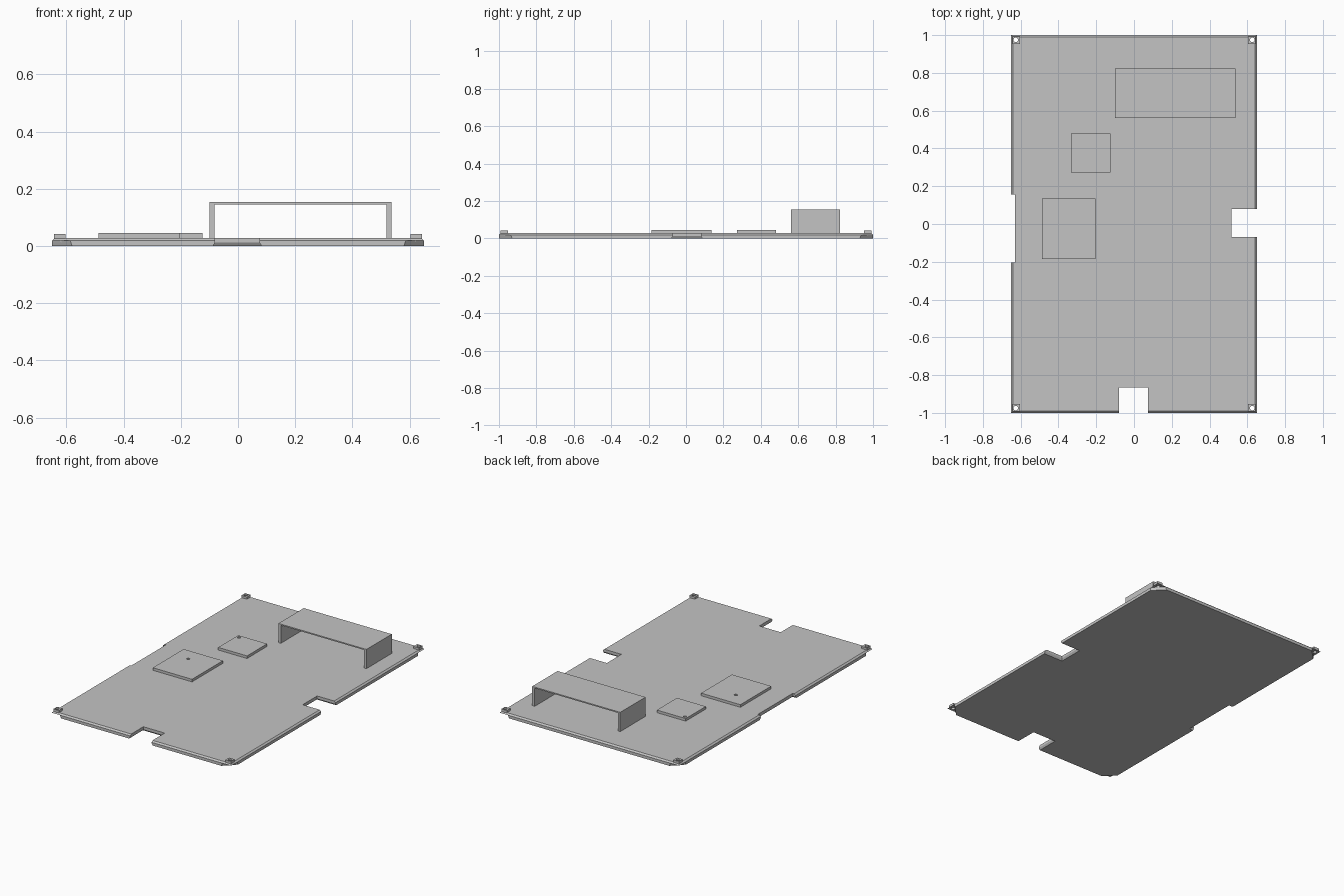
import bpy, bmesh, math
from mathutils import Matrix

if "Cube" in bpy.data.objects:
    bpy.data.objects.remove(bpy.data.objects["Cube"])

grey = bpy.data.materials.new("plain grey")
grey.diffuse_color = (0.55, 0.55, 0.55, 1)
grey.use_nodes = True
grey.node_tree.nodes["Principled BSDF"].inputs["Base Color"].default_value = grey.diffuse_color


def finish(bm, name):
    bmesh.ops.recalc_face_normals(bm, faces=bm.faces[:])
    me = bpy.data.meshes.new(name)
    bm.to_mesh(me)
    bm.free()
    me.materials.append(grey)
    ob = bpy.data.objects.new(name, me)
    bpy.context.collection.objects.link(ob)
    return ob


def box(name, x0, x1, y0, y1, z0, z1):
    bm = bmesh.new()
    m = Matrix.Translation(((x0 + x1) / 2, (y0 + y1) / 2, (z0 + z1) / 2))
    m = m @ Matrix.Diagonal((x1 - x0, y1 - y0, z1 - z0, 1))
    bmesh.ops.create_cube(bm, size=1, matrix=m)
    return finish(bm, name)


def drill(ob, x, y, r, z0, z1):
    """Cut a round hole or dimple with a temporary cylinder."""
    bm = bmesh.new()
    bmesh.ops.create_cone(bm, cap_ends=True, segments=20, radius1=r, radius2=r,
                          depth=z1 - z0, matrix=Matrix.Translation((x, y, (z0 + z1) / 2)))
    cutter = finish(bm, "hole_cutter")
    cutter.hide_render = True
    mod = ob.modifiers.new("hole", 'BOOLEAN')
    mod.operation = 'DIFFERENCE'
    mod.solver = 'EXACT'
    mod.object = cutter
    bpy.context.view_layer.objects.active = ob
    bpy.ops.object.modifier_apply(modifier=mod.name)
    bpy.data.objects.remove(cutter)


def outline(inset, cut, flare):
    """Board outline with clipped corners and three edge notches."""
    X, Y, f = 0.65 - inset, 1.0 - inset, flare
    return [(-X + cut, -Y), (-0.08 - f, -Y), (-0.08 - f, -0.865 + f), (0.075 + f, -0.865 + f),
            (0.075 + f, -Y), (X - cut, -Y), (X, -Y + cut),
            (X, -0.07 - f), (0.517 - f, -0.07 - f), (0.517 - f, 0.08 + f), (X, 0.08 + f),
            (X, Y - cut), (X - cut, Y), (-X + cut, Y), (-X, Y - cut),
            (-X, 0.155 + f), (-0.63 + f, 0.155 + f), (-0.63 + f, -0.205 - f), (-X, -0.205 - f),
            (-X, -Y + cut)]


def layered(name, layers):
    """Skin between stacked outlines and cap both ends."""
    bm = bmesh.new()
    rings = [[bm.verts.new((x, y, z)) for x, y in outline(*args)] for z, args in layers]
    n = len(rings[0])
    for a, b in zip(rings, rings[1:]):
        for i in range(n):
            j = (i + 1) % n
            bm.faces.new((a[i], a[j], b[j], b[i]))
    bm.faces.new(rings[0][::-1])
    bm.faces.new(rings[-1])
    bmesh.ops.remove_doubles(bm, verts=bm.verts[:], dist=1e-5)
    return finish(bm, name)


# Board: lower body with clipped corners, square-cornered upper lip
board = layered("board", [
    (0.0, (0.0, 0.07, 0.008)),
    (0.012, (0.0, 0.066, 0.0)),
    (0.019, (0.0, 0.064, 0.0)),
    (0.019, (0.0, 0.0, 0.0)),
    (0.028, (0.01, 0.0, 0.0)),
])

# Corner pads with through holes
for sx in (-1, 1):
    for sy in (-1, 1):
        xs = sorted((sx * 0.603, sx * 0.643))
        ys = sorted((sy * 0.953, sy * 0.992))
        pad = box("corner_pad", *xs, *ys, 0.026, 0.042)
        for part in (pad, board):
            drill(part, sx * 0.626, sy * 0.975, 0.012, -0.05, 0.1)

# Flat blocks with a round marker dimple
large_block = box("large_block", -0.488, -0.204, -0.184, 0.135, 0.027, 0.045)
drill(large_block, -0.387, 0.038, 0.01, 0.04, 0.06)
small_block = box("small_block", -0.334, -0.125, 0.272, 0.48, 0.027, 0.045)
drill(small_block, -0.314, 0.458, 0.01, 0.04, 0.06)

# Bridge: one profile extruded along y
profile = [(-0.10, 0.028), (-0.083, 0.028), (-0.083, 0.146), (0.519, 0.146),
           (0.519, 0.028), (0.537, 0.028), (0.537, 0.154), (-0.10, 0.154)]
bm = bmesh.new()
face = bm.faces.new([bm.verts.new((x, 0.561, z)) for x, z in profile])
ext = bmesh.ops.extrude_face_region(bm, geom=[face], use_keep_orig=True)
for v in ext["geom"]:
    if isinstance(v, bmesh.types.BMVert):
        v.co.y = 0.823
finish(bm, "bridge")
